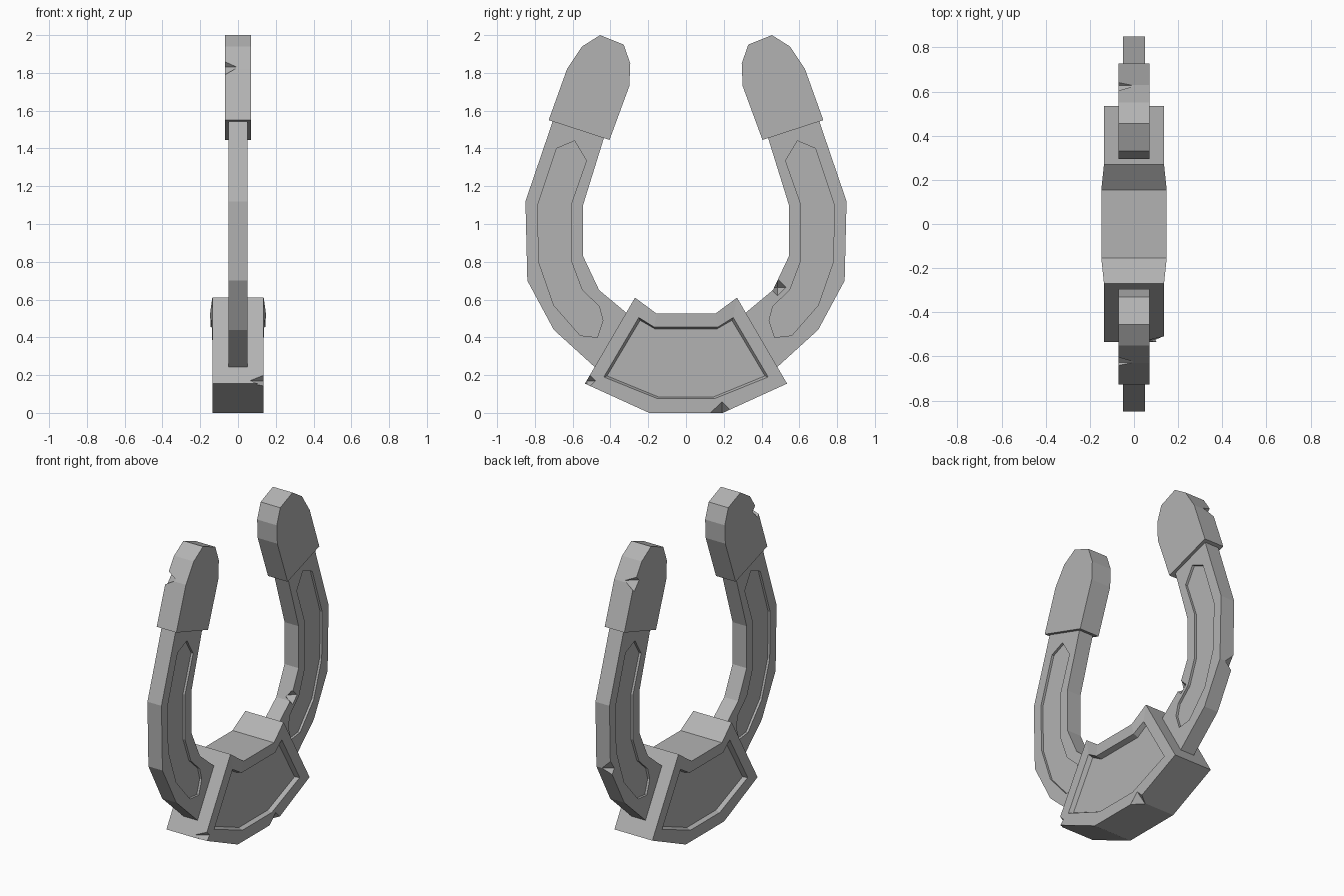
import bpy, bmesh
from mathutils import Vector

cube = bpy.data.objects.get("Cube")
if cube:
    bpy.data.objects.remove(cube, do_unlink=True)

STONE = (0.45, 0.45, 0.45, 1)
stone = bpy.data.materials.new("grey stone")
stone.use_nodes = True
stone.diffuse_color = STONE
stone.node_tree.nodes["Principled BSDF"].inputs["Base Color"].default_value = STONE


def finish(bm, name):
    bmesh.ops.recalc_face_normals(bm, faces=bm.faces)
    mesh = bpy.data.meshes.new(name)
    bm.to_mesh(mesh)
    bm.free()
    mesh.materials.append(stone)
    obj = bpy.data.objects.new(name, mesh)
    bpy.context.collection.objects.link(obj)
    return obj


def loft(name, rings):
    """Bridge matching rings of points and close both ends."""
    bm = bmesh.new()
    loops = [[bm.verts.new(p) for p in ring] for ring in rings]
    n = len(loops[0])
    for a, b in zip(loops, loops[1:]):
        for i in range(n):
            j = (i + 1) % n
            bm.faces.new((a[i], a[j], b[j], b[i]))
    bm.faces.new(loops[0])
    bm.faces.new(loops[-1])
    return finish(bm, name)


def prism(name, outline, x0, x1, side=1):
    return loft(name, [[(x, side * y, z) for y, z in outline] for x in (x0, x1)])


def chip(center, size):
    """Octahedral cutter for a nick in an edge."""
    bm = bmesh.new()
    c = Vector(center)
    for axis in range(3):
        for sign in (-1, 1):
            p = c.copy()
            p[axis] += sign * size[axis]
            bm.verts.new(p)
    bmesh.ops.convex_hull(bm, input=bm.verts)
    return finish(bm, "chip_cutter")


def carve(obj, cutters):
    for c in cutters:
        c.hide_render = True
        mod = obj.modifiers.new("carve", "BOOLEAN")
        mod.operation = "DIFFERENCE"
        mod.solver = "EXACT"
        mod.object = c
    graph = bpy.context.evaluated_depsgraph_get()
    mesh = bpy.data.meshes.new_from_object(obj.evaluated_get(graph))
    obj.modifiers.clear()
    obj.data = mesh
    for c in cutters:
        bpy.data.objects.remove(c, do_unlink=True)


# Outlines as (y, z) for the +y side
arm = [(0.70, 1.56), (0.85, 1.12), (0.84, 0.70), (0.70, 0.44), (0.48, 0.24),
       (0.28, 0.50), (0.46, 0.65), (0.545, 0.83), (0.545, 1.10), (0.43, 1.47)]
groove = [(0.59, 1.44), (0.685, 1.40), (0.785, 1.10), (0.78, 0.80), (0.70, 0.57),
          (0.56, 0.41), (0.47, 0.40), (0.44, 0.49), (0.46, 0.565), (0.55, 0.65),
          (0.61, 0.81), (0.61, 1.10), (0.527, 1.335)]
cap = [(0.727, 1.55), (0.63, 1.82), (0.55, 1.94), (0.455, 2.0), (0.33, 1.95),
       (0.295, 1.85), (0.30, 1.73), (0.405, 1.445)]

for side, label in ((-1, "front"), (1, "back")):
    # Curved arm with a groove on each flat side
    limb = prism(label + "_arm", arm, -0.05, 0.05, side)
    cutters = [prism("groove_cutter", groove, s * 0.035, s * 0.1, side) for s in (-1, 1)]
    if side > 0:
        cutters.append(chip((0.05, 0.485, 0.665), (0.06, 0.045, 0.045)))
        cutters.append(chip((-0.05, 0.84, 0.70), (0.06, 0.04, 0.06)))
    carve(limb, cutters)

    # Rounded tip with a nick on the outer edge
    tip = prism(label + "_tip", cap, -0.07, 0.07, side)
    carve(tip, [chip((-0.07, side * 0.627, 1.83), (0.07, 0.05, 0.055))])

# Thick base block, widest at the notch, with a recessed panel on each side
half = [(0.155, 0.525), (0.27, 0.61), (0.535, 0.155), (0.195, 0.0)]
rim = [(0.17, 0.455), (0.25, 0.505), (0.435, 0.19), (0.15, 0.075)]
floor = [(0.165, 0.445), (0.243, 0.49), (0.418, 0.196), (0.147, 0.085)]


def ring(points, widths, s):
    right = [(s * w, y, z) for (y, z), w in zip(points, widths)]
    return right + [(x, -y, z) for x, y, z in reversed(right)]


outer_w = [0.148, 0.136, 0.135, 0.135]
rim_w = [0.145, 0.137, 0.135, 0.136]
floor_w = [0.11] * 4
base = loft("base_block", [
    ring(floor, floor_w, -1), ring(rim, rim_w, -1), ring(half, outer_w, -1),
    ring(half, outer_w, 1), ring(rim, rim_w, 1), ring(floor, floor_w, 1)])
carve(base, [chip((0.135, 0.19, 0.0), (0.06, 0.06, 0.06)),
             chip((0.135, -0.525, 0.17), (0.07, 0.045, 0.045))])
